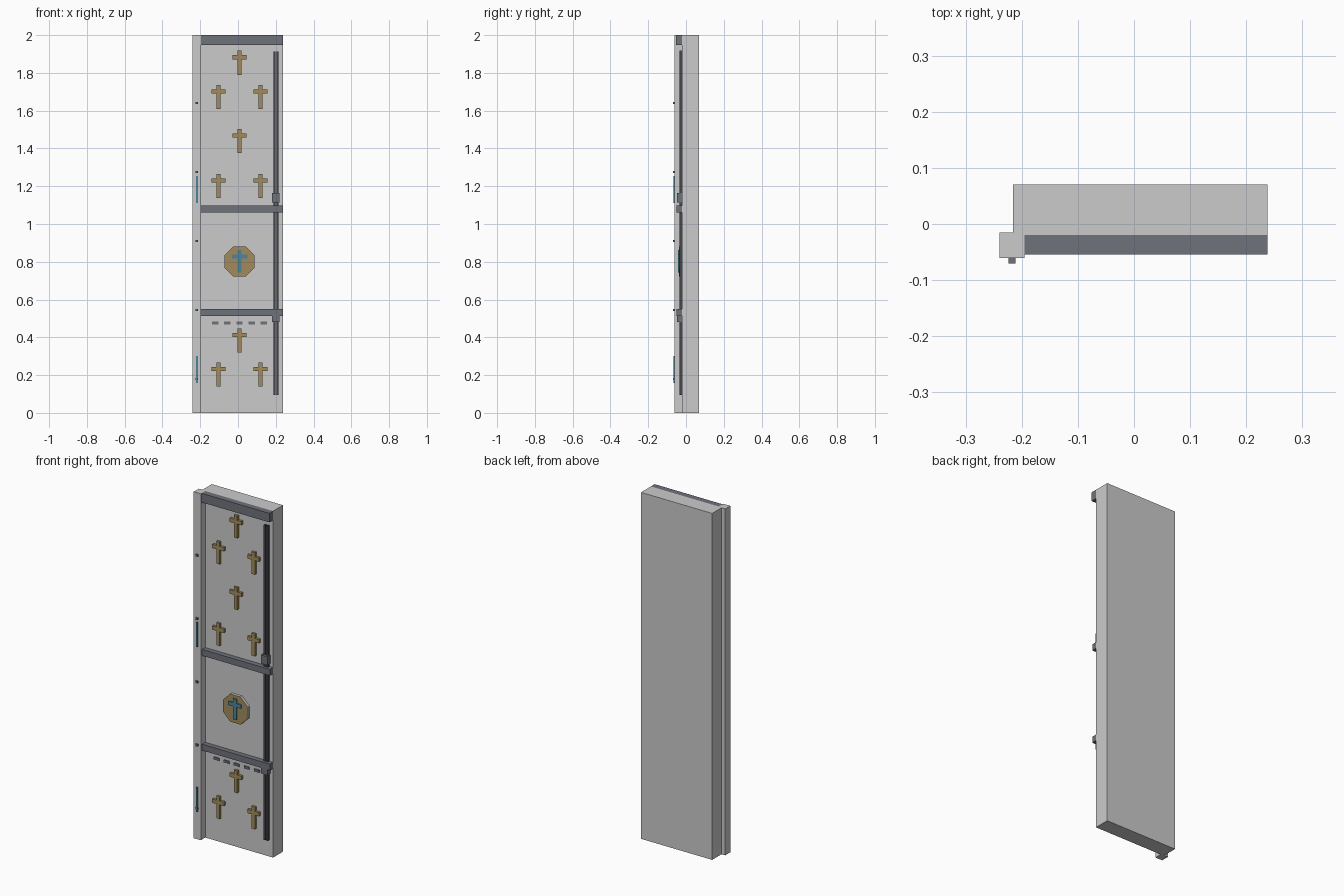
import bpy, math

if "Cube" in bpy.data.objects:
    bpy.data.objects.remove(bpy.data.objects["Cube"])


def material(name, rgb):
    m = bpy.data.materials.new(name)
    m.diffuse_color = (*rgb, 1)
    m.use_nodes = True
    m.node_tree.nodes["Principled BSDF"].inputs["Base Color"].default_value = m.diffuse_color
    return m


STEEL = material("dark_steel", (0.16, 0.17, 0.20))
BLACK = material("black_rod", (0.06, 0.06, 0.07))
BRASS = material("old_brass", (0.36, 0.26, 0.11))
BLUE = material("blue_inlay", (0.07, 0.24, 0.33))

FACE = -0.02      # front plane of the slab
CX = 0.008        # centre line of the ornaments


def box(name, x, y, z, mat=None):
    """Box from (min, max) ranges on each axis."""
    bpy.ops.mesh.primitive_cube_add(size=1, location=[sum(r) / 2 for r in (x, y, z)])
    ob = bpy.context.object
    ob.name = name
    ob.scale = [r[1] - r[0] for r in (x, y, z)]
    bpy.ops.object.transform_apply(location=False, rotation=False, scale=True)
    if mat:
        ob.data.materials.append(mat)
    return ob


def cross(name, x, top, front, back, mat, height=0.128, arm=0.037, bar=0.011):
    """Latin cross as one extruded outline, hanging down from its top."""
    a, b = -0.024, -0.046
    half = [(bar, 0), (bar, a), (arm, a), (arm, b), (bar, b), (bar, -height)]
    pts = half + [(-px, pz) for px, pz in reversed(half)]
    n = len(pts)
    verts = [(x + px, y, top + pz) for y in (front, back) for px, pz in pts]
    faces = [list(range(n))[::-1], list(range(n, 2 * n))]
    faces += [[i, (i + 1) % n, n + (i + 1) % n, n + i] for i in range(n)]
    me = bpy.data.meshes.new(name)
    me.from_pydata(verts, [], [f[::-1] for f in faces])
    me.materials.append(mat)
    ob = bpy.data.objects.new(name, me)
    bpy.context.collection.objects.link(ob)


# Wall slab and the stepped post on its left edge
box("wall_slab", (-0.216, 0.238), (FACE, 0.07), (0, 2))
box("edge_post", (-0.24, -0.195), (-0.061, -0.015), (0, 2))

# Horizontal beams
box("top_beam", (-0.195, 0.238), (-0.054, FACE), (1.948, 2), STEEL)
for name, z in (("middle_beam", 1.079), ("lower_beam", 0.532)):
    box(name, (-0.195, 0.238), (-0.049, FACE), (z - 0.018, z + 0.018), STEEL)

# Twin conduits with clamps
for x in (0.193, 0.209):
    box("conduit", (x - 0.005, x + 0.005), (-0.034, FACE), (0.095, 1.912), BLACK)
for z in (1.14, 0.505):
    box("conduit_clamp", (0.18, 0.22), (-0.047, FACE), (z - 0.025, z + 0.025), STEEL)

# Brass crosses: single ones on the centre line, pairs at the sides
for top in (1.918, 1.504, 0.447):
    cross("brass_cross", CX, top, -0.034, FACE, BRASS)
for top in (1.737, 1.266, 0.267):
    for side in (-1, 1):
        cross("brass_cross", CX + side * 0.112, top, -0.034, FACE, BRASS)

# Octagonal medallion: grey body, brass face, blue cross
bpy.ops.mesh.primitive_cylinder_add(vertices=8, radius=0.08 / math.cos(math.pi / 8),
                                    depth=0.016, location=(CX, -0.028, 0.801))
medal = bpy.context.object
medal.name = "medallion"
medal.rotation_euler = (math.pi / 2, math.pi / 8, 0)
medal.data.materials.append(None)
medal.data.materials.append(BRASS)
for p in medal.data.polygons:
    p.material_index = 1 if p.normal.z > 0.9 else 0
cross("medallion_cross", CX, 0.863, -0.043, -0.035, BLUE, height=0.12, arm=0.041)

# Row of small vent slots
for i in range(-2, 3):
    x = CX + i * 0.064
    box("vent_slot", (x - 0.017, x + 0.017), (-0.026, FACE), (0.469, 0.483), STEEL)

# Post bolts and blue light strips
for i in range(5):
    z = 0.18 + i * 0.365
    box("post_bolt", (-0.224, -0.211), (-0.07, -0.061), (z - 0.006, z + 0.006), STEEL)
for z in (0.23, 1.183):
    box("light_strip", (-0.222, -0.213), (-0.067, -0.061), (z - 0.071, z + 0.071), BLUE)
